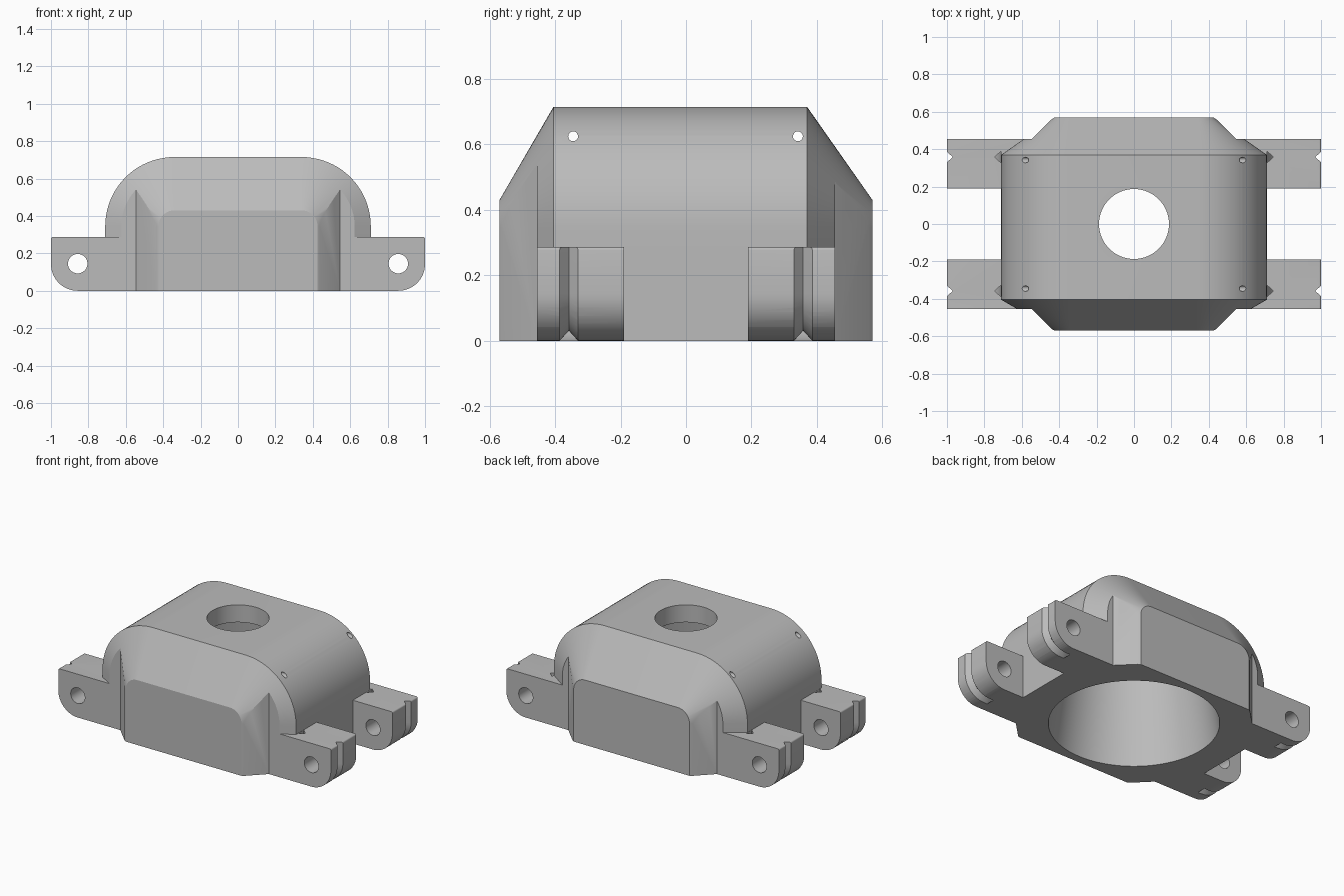
import bpy
import bmesh
from math import sin, cos, pi

cube = bpy.data.objects.get("Cube")
if cube:
    bpy.data.objects.remove(cube, do_unlink=True)

grey = bpy.data.materials.new("plain grey")
grey.use_nodes = True
grey.diffuse_color = (0.5, 0.5, 0.5, 1)
grey.node_tree.nodes["Principled BSDF"].inputs["Base Color"].default_value = (0.5, 0.5, 0.5, 1)


def loft(name, rings):
    """Closed solid through rings of equal point count."""
    bm = bmesh.new()
    loops = [[bm.verts.new(p) for p in ring] for ring in rings]
    n = len(loops[0])
    for a, b in zip(loops, loops[1:]):
        for i in range(n):
            j = (i + 1) % n
            bm.faces.new((a[i], a[j], b[j], b[i]))
    bm.faces.new(loops[0])
    bm.faces.new(loops[-1])
    bmesh.ops.recalc_face_normals(bm, faces=bm.faces)
    mesh = bpy.data.meshes.new(name)
    bm.to_mesh(mesh)
    bm.free()
    mesh.materials.append(grey)
    obj = bpy.data.objects.new(name, mesh)
    bpy.context.collection.objects.link(obj)
    return obj


def arc(cx, cy, r, start, end, steps):
    return [(cx + r * cos(start + (end - start) * i / steps),
             cy + r * sin(start + (end - start) * i / steps)) for i in range(steps + 1)]


def circle(cx, cy, r, steps=64):
    return arc(cx, cy, r, 0, 2 * pi, steps)[:-1]


def along_y(outline, y):
    return [(x, y, z) for x, z in outline]


def along_z(outline, z):
    return [(x, y, z) for x, y in outline]


def combine(target, tool, operation):
    mod = target.modifiers.new(operation, 'BOOLEAN')
    mod.operation = operation
    mod.solver = 'EXACT'
    mod.object = tool
    bpy.context.view_layer.objects.active = target
    bpy.ops.object.modifier_apply(modifier=mod.name)
    bpy.data.objects.remove(tool, do_unlink=True)


# Arched housing with bevelled ends
def arch(inset):
    half, top, r = 0.71 - inset, 0.715 - inset, 0.37 - inset
    right = [(half, 0)] + arc(half - r, top - r, r, 0, pi / 2, 20)
    return right + [(-x, z) for x, z in reversed(right)]


body = loft("housing", [along_y(arch(inset), y) for y, inset in
                        ((-0.57, 0.285), (-0.405, 0), (0.37, 0), (0.57, 0.285))])

# Corner trim in plan
quarter = [(0.43, 0.58), (0.43, 0.57), (0.545, 0.455), (0.9, 0.455)]
right = quarter + [(x, -y) for x, y in reversed(quarter)]
plan = right + [(-x, y) for x, y in reversed(right)]
combine(body, loft("trim", [along_z(plan, -0.1), along_z(plan, 1)]), 'INTERSECT')

# Mounting lugs, each with a pin hole and a U-shaped cord groove
PIN_X, PIN_Z, R = 0.857, 0.143, 0.143


def u_path(r):
    return [(PIN_X - r, 0.4)] + arc(PIN_X, PIN_Z, r, pi, 2 * pi, 32) + [(PIN_X + r, 0.4)]


for sx in (1, -1):
    for sy in (1, -1):
        side = [(0.56, 0)] + arc(PIN_X, PIN_Z, R, -pi / 2, 0, 16)
        side += arc(0.99, 0.277, 0.01, 0, pi / 2, 4) + [(0.56, 0.287)]
        side = [(sx * x, z) for x, z in side]
        lug = loft("lug", [along_y(side, sy * 0.19), along_y(side, sy * 0.455)])
        combine(body, lug, 'UNION')

for sx in (1, -1):
    for sy in (1, -1):
        pin = circle(sx * PIN_X, 0.145, 0.052, 40)
        combine(body, loft("pin_hole", [along_y(pin, sy * 0.1 + sy * 0.05),
                                        along_y(pin, sy * 0.6)]), 'DIFFERENCE')
        outer, inner = u_path(R + 0.003), u_path(R - 0.031)
        groove = [[(sx * a[0], sy * 0.327, a[1]), (sx * b[0], sy * 0.358, b[1]),
                   (sx * a[0], sy * 0.389, a[1])] for a, b in zip(outer, inner)]
        combine(body, loft("cord_groove", groove), 'DIFFERENCE')

# Tapered cavity below, round opening above
combine(body, loft("cavity", [along_z(circle(0, 0, r, 96), z) for z, r in
                              ((-0.05, 0.522), (0.6, 0.43))]), 'DIFFERENCE')
opening = circle(0, 0, 0.187)
combine(body, loft("opening", [along_z(opening, 0.5), along_z(opening, 0.8)]), 'DIFFERENCE')

# Small cross-drilled cord holes
for y in (-0.345, 0.342):
    drill = circle(y, 0.625, 0.015, 20)
    combine(body, loft("cord_hole", [[(x, a, b) for a, b in drill] for x in (-0.9, 0.9)]),
            'DIFFERENCE')

bpy.ops.object.select_all(action='DESELECT')
body.select_set(True)
bpy.context.view_layer.objects.active = body
bpy.ops.object.shade_smooth_by_angle(angle=0.4)
